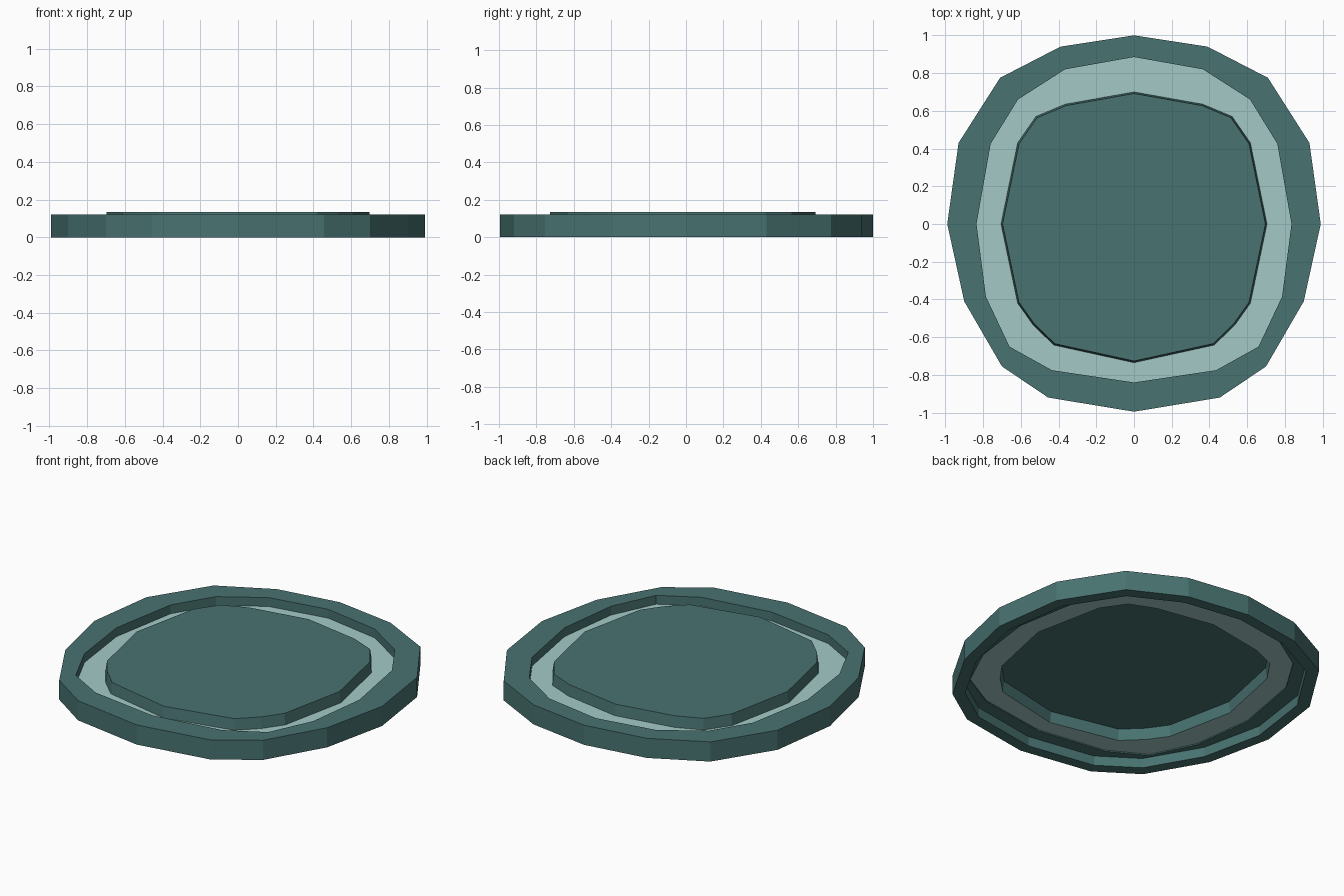
import bpy, bmesh

if "Cube" in bpy.data.objects:
    bpy.data.objects.remove(bpy.data.objects["Cube"])

def lin(c):
    c /= 255
    return c / 12.92 if c <= 0.04045 else ((c + 0.055) / 1.055) ** 2.4

def material(name, rgb):
    m = bpy.data.materials.new(name)
    m.diffuse_color = (*[lin(c) for c in rgb], 1)
    m.use_nodes = True
    m.node_tree.nodes["Principled BSDF"].inputs["Base Color"].default_value = m.diffuse_color
    return m

TEAL = material("dark teal", (72, 115, 113))
PALE = material("pale teal", (164, 202, 198))

# Right half outlines, from back to front; mirrored to closed loops
OUTER = [(0, 1), (.39, .94), (.71, .775), (.93, .43), (.99, 0),
         (.90, -.41), (.70, -.755), (.455, -.92), (0, -.995)]
INNER = [(0, .885), (.365, .82), (.615, .66), (.76, .425), (.835, 0),
         (.785, -.385), (.66, -.65), (.435, -.775), (0, -.84)]
PLATE = [(0, .70), (.365, .635), (.52, .57), (.617, .43), (.705, 0),
         (.617, -.42), (.535, -.535), (.425, -.642), (0, -.735)]

def loop(half, z, s=1.0):
    pts = half + [(-x, y) for x, y in half[-2:0:-1]]
    return [(x * s, y * s, z) for x, y in pts]

def skin(name, loops, mat, cap=False, closed=False):
    """Bridge a sequence of matching loops; loops run outside up, then inward."""
    bm = bmesh.new()
    rings = [[bm.verts.new(p) for p in l] for l in loops]
    pairs = list(zip(rings, rings[1:]))
    if closed:
        pairs.append((rings[-1], rings[0]))
    n = len(rings[0])
    for a, b in pairs:
        for i in range(n):
            j = (i + 1) % n
            bm.faces.new((a[j], a[i], b[i], b[j]))
    if cap:
        bm.faces.new(rings[-1][::-1])
    me = bpy.data.meshes.new(name)
    bm.to_mesh(me)
    bm.free()
    me.materials.append(mat)
    ob = bpy.data.objects.new(name, me)
    bpy.context.collection.objects.link(ob)
    return ob

# Outer rim with a stepped hollow underside
skin("outer_rim", [loop(OUTER, 0), loop(OUTER, .122), loop(INNER, .122),
                   loop(INNER, .06), loop(OUTER, .06, .93), loop(OUTER, 0, .93)],
     TEAL, closed=True)

# Pale recessed band
skin("recessed_band", [loop(INNER, .067), loop(PLATE, .067)], PALE)

# Raised centre, open underneath
skin("raised_centre", [loop(PLATE, .067), loop(PLATE, .135, .988)], TEAL, cap=True)
